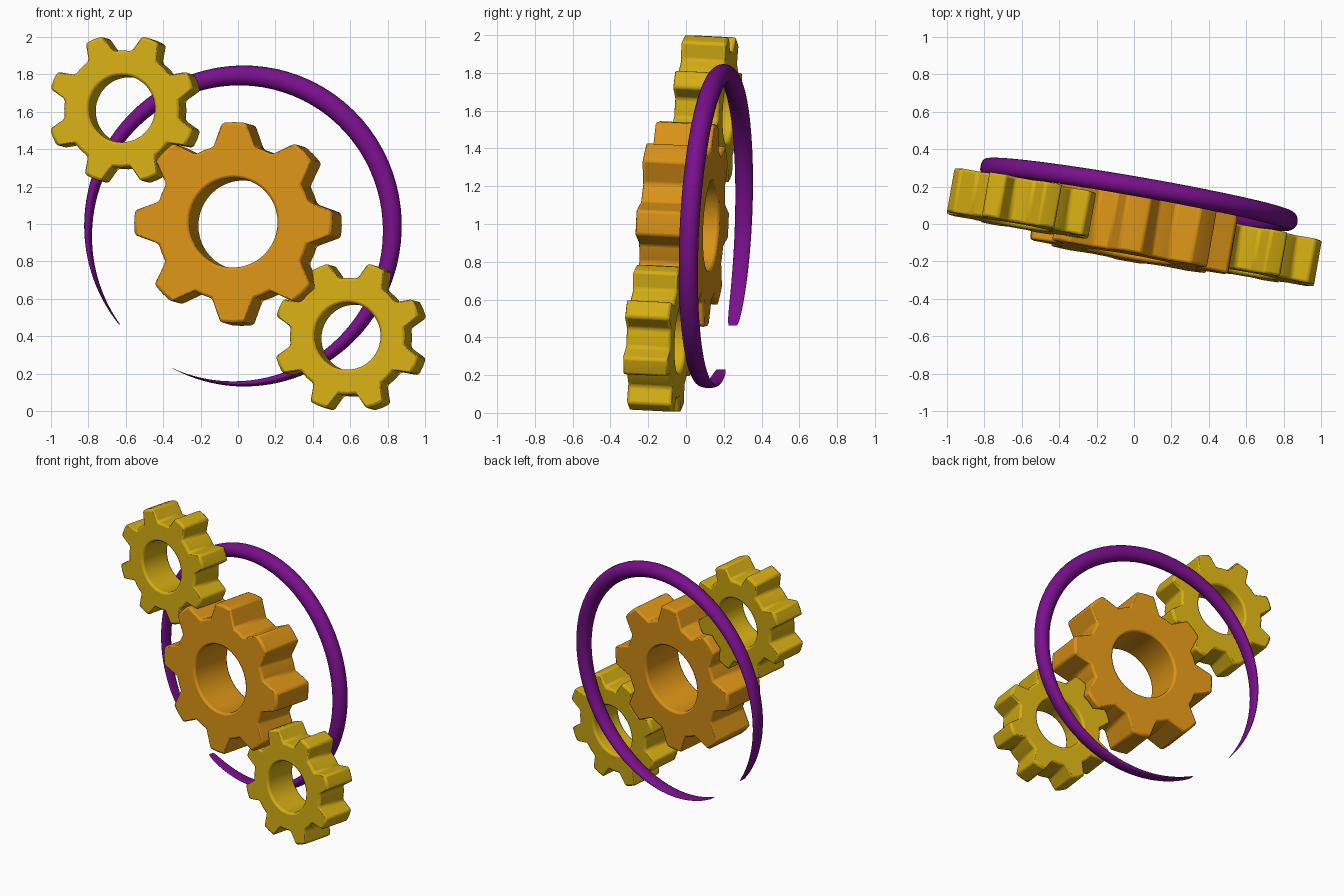
import bpy, bmesh
from math import sin, cos, pi, radians
from mathutils import Matrix, Vector

cube = bpy.data.objects.get("Cube")
if cube:
    bpy.data.objects.remove(cube)


def material(name, rgb):
    mat = bpy.data.materials.new(name)
    mat.use_nodes = True
    mat.diffuse_color = (*rgb, 1)
    mat.node_tree.nodes["Principled BSDF"].inputs["Base Color"].default_value = (*rgb, 1)
    return mat


orange = material("orange", (0.70, 0.29, 0.008))
yellow = material("yellow", (0.66, 0.42, 0.006))
purple = material("purple", (0.19, 0.005, 0.26))

# Shared tilted plane: local x across, local y through the depth, local z up
normal = Vector((0.175, 1, -0.05)).normalized()
across = Vector((1, -0.175, 0)).normalized()
across = (across - normal * across.dot(normal)).normalized()
tilt = Matrix((across, normal, across.cross(normal))).transposed().to_4x4()


def add_object(name, bm, mat, location):
    bmesh.ops.recalc_face_normals(bm, faces=bm.faces[:])
    mesh = bpy.data.meshes.new(name)
    bm.to_mesh(mesh)
    bm.free()
    mesh.materials.append(mat)
    obj = bpy.data.objects.new(name, mesh)
    bpy.context.collection.objects.link(obj)
    obj.matrix_world = Matrix.Translation(location) @ tilt
    return obj


def smooth(obj, angle):
    bpy.ops.object.select_all(action="DESELECT")
    obj.select_set(True)
    bpy.context.view_layer.objects.active = obj
    bpy.ops.object.shade_smooth_by_angle(angle=radians(angle))


def gear(name, mat, location, tip, root, hole, depth, tip_half, root_half, turn):
    """Eight-toothed gear with a round hole."""
    bm = bmesh.new()
    tooth = [(-root_half, root), (-tip_half, tip), (0, tip), (tip_half, tip),
             (root_half, root), (22.5, root)]
    outline = [(radians(k * 45 + turn + a), r) for k in range(8) for a, r in tooth]
    count = len(outline)
    bore = [(radians(turn - 15 + i * 360 / count), hole) for i in range(count)]

    def loop(points, y):
        return [bm.verts.new((r * cos(a), y, r * sin(a))) for a, r in points]

    loops = [loop(outline, -depth / 2), loop(outline, depth / 2),
             loop(bore, depth / 2), loop(bore, -depth / 2)]
    for n in range(4):
        p, q = loops[n], loops[(n + 1) % 4]
        for i in range(count):
            j = (i + 1) % count
            bm.faces.new((p[i], p[j], q[j], q[i]))
    obj = add_object(name, bm, mat, location)
    bevel = obj.modifiers.new("soft_edges", "BEVEL")
    bevel.width = 0.014
    bevel.segments = 2
    bevel.limit_method = "ANGLE"
    bevel.angle_limit = radians(25)
    smooth(obj, 40)


# Gears
gear("large_gear", orange, (0, -0.02, 1.0), 0.538, 0.42, 0.24, 0.315, 7, 15.5, 0)
for name, place in (("upper_right_gear", (-0.602, 0.11, 1.61)),
                    ("lower_left_gear", (0.604, -0.145, 0.395))):
    gear(name, yellow, place, 0.403, 0.313, 0.179, 0.24, 7, 13, 22.5)

# Open ring: an elliptical section that thins out towards both ends
bm = bmesh.new()
STEPS, SIDES, RADIUS = 120, 20, 0.825
sections = []
for s in range(STEPS + 1):
    t = (1 - cos(pi * s / STEPS)) / 2
    angle = radians(218 - 334 * t)
    swell = max(sin(pi * t), 0.004)
    thick, deep = 0.057 * swell, 0.053 * swell ** 0.15
    section = []
    for k in range(SIDES):
        b = 2 * pi * k / SIDES
        r = RADIUS + thick * cos(b)
        section.append(bm.verts.new((r * cos(angle), deep * sin(b), r * sin(angle))))
    sections.append(section)
for p, q in zip(sections, sections[1:]):
    for k in range(SIDES):
        j = (k + 1) % SIDES
        bm.faces.new((p[k], p[j], q[j], q[k]))
bm.faces.new(sections[0])
bm.faces.new(sections[-1])
smooth(add_object("tapered_ring", bm, purple, (0.012, 0.16, 0.97)), 60)
